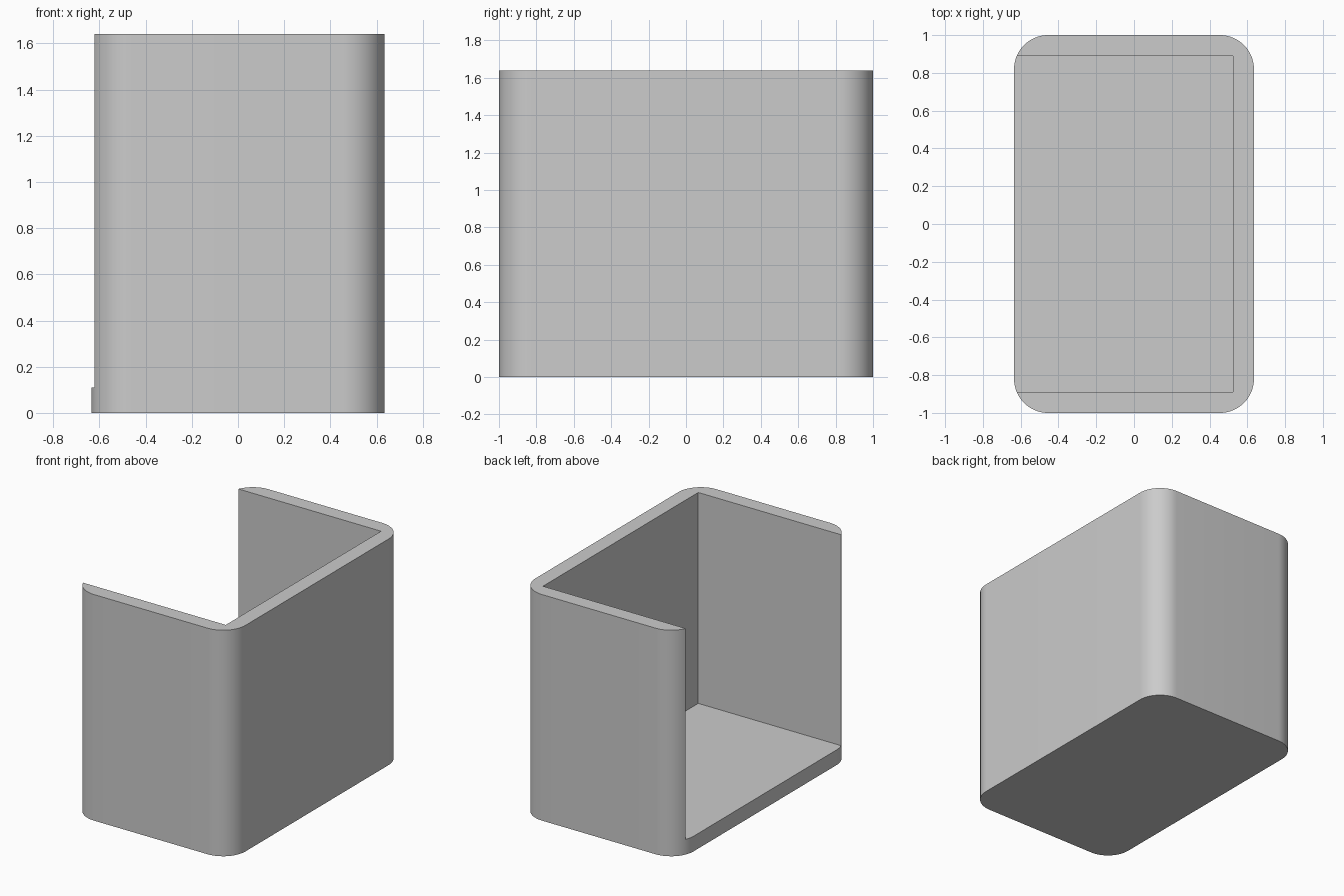
import bpy, bmesh

cube = bpy.data.objects.get("Cube")
if cube:
    bpy.data.objects.remove(cube, do_unlink=True)

WIDTH, DEPTH, HEIGHT = 1.27, 2.0, 1.64
WALL, RADIUS = 0.11, 0.18

grey = bpy.data.materials.new("light grey")
grey.use_nodes = True
colour = (0.6, 0.6, 0.6, 1)
grey.diffuse_color = colour
grey.node_tree.nodes["Principled BSDF"].inputs["Base Color"].default_value = colour


def box(name, low, high, radius=0):
    """Box between two corners, with optional rounded upright edges."""
    bm = bmesh.new()
    bmesh.ops.create_cube(bm, size=1)
    for v in bm.verts:
        v.co = [h if c > 0 else l for c, l, h in zip(v.co, low, high)]
    if radius:
        upright = [e for e in bm.edges
                   if abs(e.verts[0].co.z - e.verts[1].co.z) > radius]
        bmesh.ops.bevel(bm, geom=upright, offset=radius, segments=16,
                        profile=0.5, affect='EDGES')
    mesh = bpy.data.meshes.new(name)
    bm.to_mesh(mesh)
    bm.free()
    mesh.materials.append(grey)
    obj = bpy.data.objects.new(name, mesh)
    bpy.context.collection.objects.link(obj)
    return obj


# Rounded outer block
holder = box("open_sided_holder", (-WIDTH / 2, -DEPTH / 2, 0),
             (WIDTH / 2, DEPTH / 2, HEIGHT), RADIUS)

# Square-cornered cavity, open at the top and at the -x side
cavity = box("cavity_cutter", (-WIDTH, -DEPTH / 2 + WALL, WALL),
             (WIDTH / 2 - WALL, DEPTH / 2 - WALL, HEIGHT * 2))
cavity.hide_render = True

cut = holder.modifiers.new("cavity", 'BOOLEAN')
cut.operation = 'DIFFERENCE'
cut.solver = 'EXACT'
cut.object = cavity

bpy.ops.object.select_all(action='DESELECT')
holder.select_set(True)
bpy.context.view_layer.objects.active = holder
bpy.ops.object.modifier_apply(modifier=cut.name)
bpy.data.objects.remove(cavity, do_unlink=True)

# Smooth corners, sharp rims
bpy.ops.object.shade_smooth_by_angle(angle=0.5)
